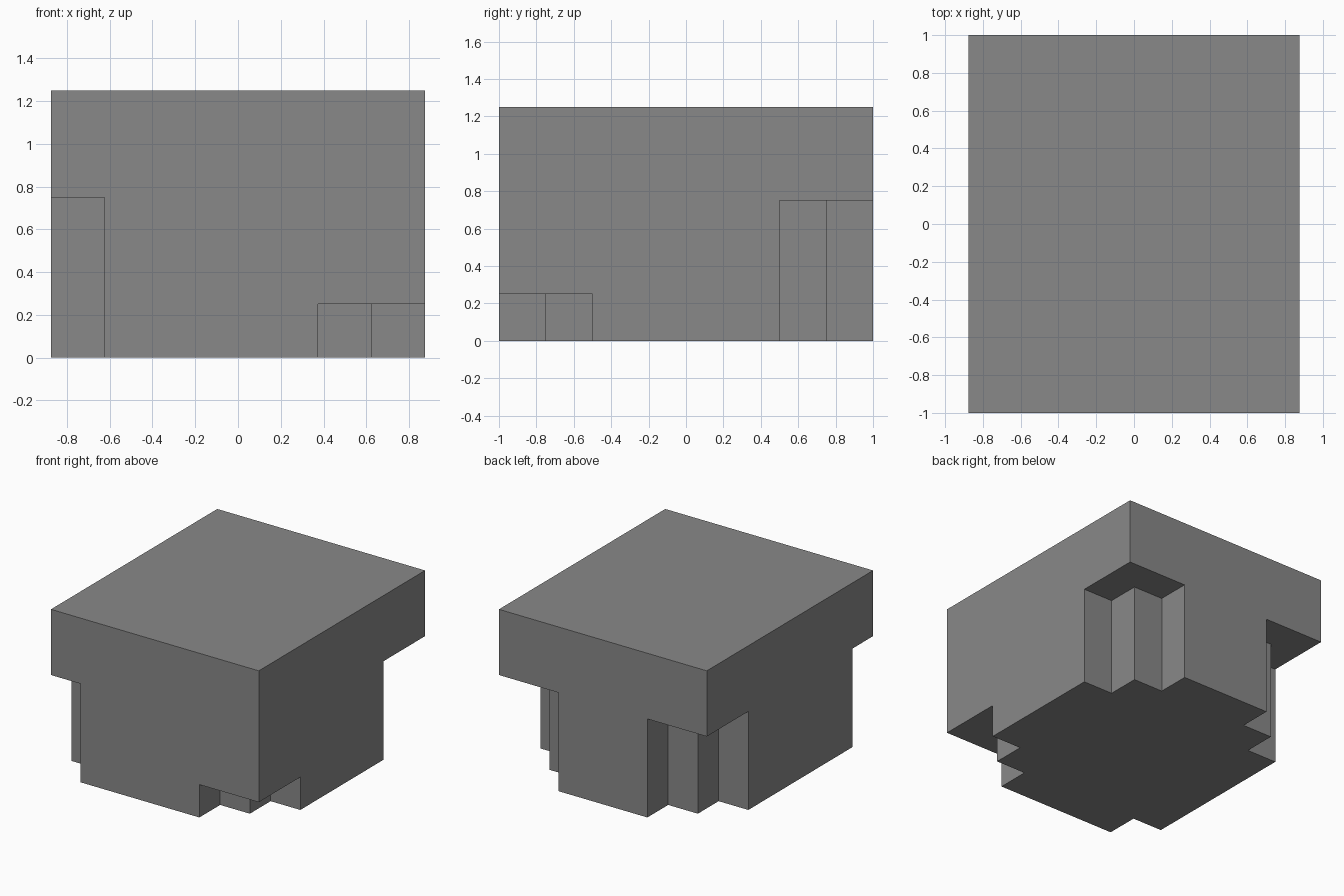
import bpy
import bmesh
from mathutils import Vector

WIDTH, DEPTH, HEIGHT = 1.75, 2.0, 1.25
STEP = 0.25
OUT = 0.1  # how far cutters reach past the block

if "Cube" in bpy.data.objects:
    bpy.data.objects.remove(bpy.data.objects["Cube"], do_unlink=True)

grey = bpy.data.materials.new("mid_grey")
grey.use_nodes = True
colour = (0.25, 0.25, 0.25, 1)
grey.diffuse_color = colour
grey.node_tree.nodes["Principled BSDF"].inputs["Base Color"].default_value = colour


def prism(name, outline, bottom, top):
    """Upright prism over a flat outline."""
    bm = bmesh.new()
    base = bm.faces.new([bm.verts.new((x, y, bottom)) for x, y in outline])
    side = bmesh.ops.extrude_face_region(bm, geom=[base])["geom"]
    verts = [v for v in side if isinstance(v, bmesh.types.BMVert)]
    bmesh.ops.translate(bm, verts=verts, vec=Vector((0, 0, top - bottom)))
    bmesh.ops.recalc_face_normals(bm, faces=bm.faces)
    mesh = bpy.data.meshes.new(name)
    bm.to_mesh(mesh)
    bm.free()
    mesh.materials.append(grey)
    obj = bpy.data.objects.new(name, mesh)
    bpy.context.collection.objects.link(obj)
    return obj


# Notch outlines, measured inwards from a corner
S, D = STEP, 2 * STEP
SQUARE = [(-OUT, -OUT), (S, -OUT), (S, S), (-OUT, S)]
STEPPED = [(-OUT, -OUT), (D, -OUT), (D, S), (S, S), (S, D), (-OUT, D)]

# Solid block
hx, hy = WIDTH / 2, DEPTH / 2
block = prism("block", [(-hx, -hy), (hx, -hy), (hx, hy), (-hx, hy)], 0, HEIGHT)

# Corner notches cut up from the base: side, outline, height
notches = [
    (1, -1, STEPPED, STEP),
    (1, 1, STEPPED, 3 * STEP),
    (-1, 1, STEPPED, 3 * STEP),
    (-1, -1, SQUARE, 3 * STEP),
]
bpy.context.view_layer.objects.active = block
for sx, sy, shape, height in notches:
    outline = [(sx * (hx - x), sy * (hy - y)) for x, y in shape]
    cutter = prism("notch_cutter", outline, -OUT, height)
    cutter.hide_render = True
    cut = block.modifiers.new("notch", "BOOLEAN")
    cut.operation = "DIFFERENCE"
    cut.solver = "EXACT"
    cut.object = cutter
    bpy.ops.object.modifier_apply(modifier=cut.name)
    bpy.data.objects.remove(cutter, do_unlink=True)
